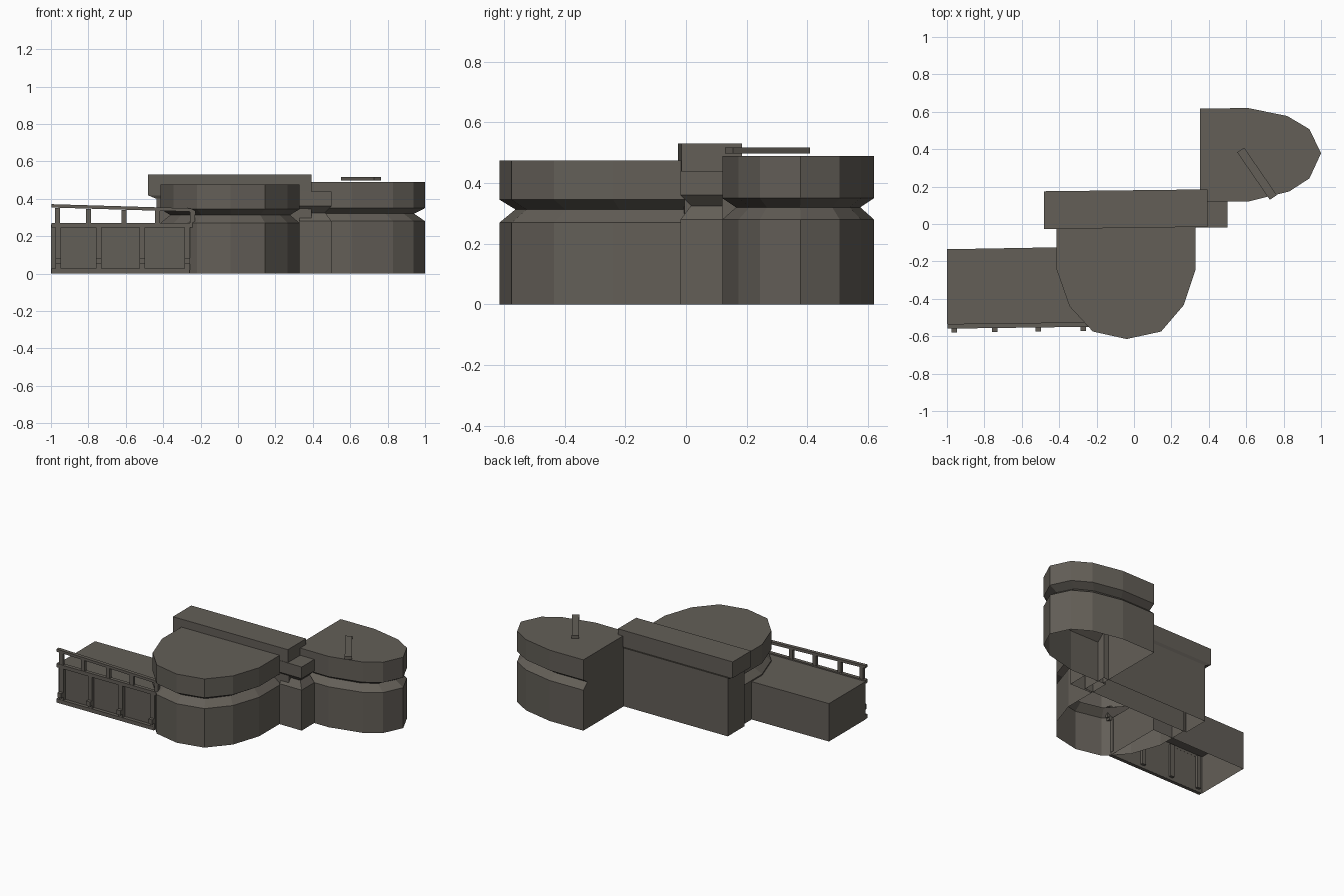
import bpy
from mathutils import Vector

if "Cube" in bpy.data.objects:
    bpy.data.objects.remove(bpy.data.objects["Cube"])

stone = bpy.data.materials.new("dark grey brown stone")
stone.diffuse_color = (0.125, 0.113, 0.096, 1)
stone.use_nodes = True
stone.node_tree.nodes["Principled BSDF"].inputs["Base Color"].default_value = stone.diffuse_color


def make(name, verts, faces):
    me = bpy.data.meshes.new(name)
    me.from_pydata([tuple(v) for v in verts], [], faces)
    me.materials.append(stone)
    ob = bpy.data.objects.new(name, me)
    bpy.context.collection.objects.link(ob)
    return ob


def loft(name, outline, rings, pivot, closed=True, bottom=False):
    """Stack a counter-clockwise outline at (z, x scale, y scale) rings, capped on top."""
    n = len(outline)
    verts = [(pivot[0] + (x - pivot[0]) * sx, pivot[1] + (y - pivot[1]) * sy, z)
             for z, sx, sy in rings for x, y in outline]
    faces = []
    for r in range(len(rings) - 1):
        for i in range(n if closed else n - 1):
            j = (i + 1) % n
            faces.append((r * n + i, r * n + j, (r + 1) * n + j, (r + 1) * n + i))
    faces.append(tuple(range((len(rings) - 1) * n, len(rings) * n)))
    if bottom:
        faces.append(tuple(reversed(range(n))))
    return make(name, verts, faces)


def beam(name, a, b, width, height):
    """Square bar between two points, height measured along z."""
    a, b = Vector(a), Vector(b)
    d = (b - a).to_2d().normalized()
    s = Vector((-d.y, d.x, 0)) * width / 2
    u = Vector((0, 0, height / 2))
    verts = [p + q for p in (a, b) for q in (-s - u, s - u, s + u, -s + u)]
    faces = [(0, 1, 2, 3), (7, 6, 5, 4)] + [(i, i + 4, (i + 1) % 4 + 4, (i + 1) % 4) for i in range(4)]
    return make(name, verts, faces)


def box(name, x0, x1, y0, y1, z0, z1):
    return loft(name, [(x0, y0), (x1, y0), (x1, y1), (x0, y1)],
                [(z0, 1, 1), (z1, 1, 1)], (0, 0), bottom=True)


# Main rounded tower with a groove around it, open where it meets the wall
main = [(-0.415, 0), (-0.415, -0.24), (-0.345, -0.44), (-0.22, -0.575), (-0.04, -0.615),
        (0.145, -0.575), (0.265, -0.435), (0.33, -0.24), (0.33, 0)]
loft("main_tower", main,
     [(0, 1, 1), (0.27, 1, 1), (0.313, 0.86, 0.915), (0.345, 1, 1), (0.475, 1, 1)],
     (-0.04, 0), closed=False)

# Rear rounded tower, same grooved profile
rear = [(0.354, 0.617), (0.354, 0.12), (0.61, 0.12), (0.83, 0.174), (0.938, 0.244),
        (1.0, 0.378), (0.938, 0.507), (0.82, 0.577), (0.61, 0.62)]
loft("rear_tower", rear,
     [(0, 1, 1), (0.28, 1, 1), (0.32, 0.91, 0.82), (0.35, 1, 1), (0.49, 1, 1)], (0.354, 0.37))
beam("roof_bar", (0.57, 0.396, 0.507), (0.745, 0.142, 0.507), 0.045, 0.02)

# Central wall with an overhanging parapet
wall = [(-0.48, -0.027), (0.392, -0.015), (0.392, 0.185), (-0.48, 0.175)]
loft("central_wall", wall,
     [(0, 0.95, 0.9), (0.4, 0.95, 0.9), (0.418, 1, 1), (0.53, 1, 1)], (0.392, 0.09))

# Small grooved buttress between the wall and rear tower
loft("buttress", [(0.33, -0.018), (0.5, -0.018), (0.5, 0.12), (0.33, 0.12)],
     [(0, 1, 1), (0.28, 1, 1), (0.325, 0.8, 0.75), (0.36, 1, 1), (0.44, 1, 1)], (0.33, 0.12))

# Low side wing
loft("side_wing", [(-1, -0.535), (-0.26, -0.525), (-0.26, -0.122), (-1, -0.135)],
     [(0, 1, 1), (0.262, 1, 1)], (0, 0))


def rail_y(x):
    return -0.547 + (x + 1) * 0.013


# Rails along the front of the wing
X0, X1 = -0.998, -0.26
beam("base_rail", (X0, rail_y(X0), 0.014), (X1, rail_y(X1), 0.014), 0.025, 0.026)
beam("middle_rail", (X0, rail_y(X0), 0.258), (-0.24, rail_y(-0.24), 0.258), 0.025, 0.025)
beam("top_rail", (X0, rail_y(X0), 0.362), (X1, rail_y(X1), 0.34), 0.025, 0.018)
beam("top_rail_end", (X1, rail_y(X1), 0.34), (-0.228, rail_y(-0.228), 0.325), 0.025, 0.02)

# Railing posts
for i, x in enumerate((-0.965, -0.80, -0.61, -0.43, -0.243)):
    y = rail_y(x)
    box(f"railing_post_{i + 1}", x - 0.014, x + 0.014, y - 0.01, y + 0.01, 0.262, 0.352 - (x + 1) * 0.028)

# Columns on the wing front, each with a small block near the foot
for i, x in enumerate((-0.962, -0.744, -0.512, -0.272)):
    y = rail_y(x)
    box(f"wing_column_{i + 1}", x - 0.015, x + 0.015, y - 0.011, y + 0.03, 0.02, 0.25)
    box(f"column_block_{i + 1}", x - 0.015, x + 0.015, y - 0.034, y, 0.05, 0.083)
